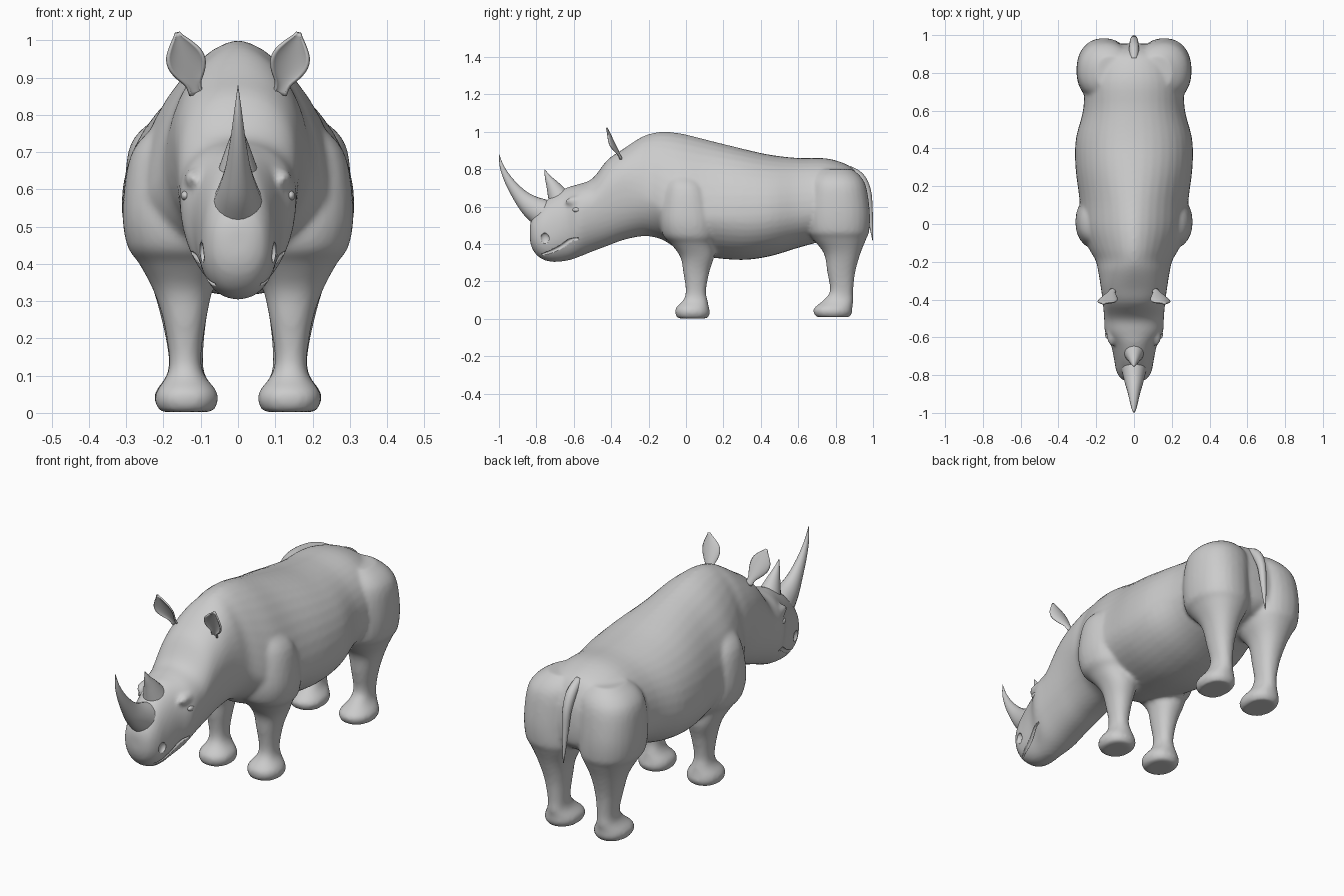
import bpy, bmesh, math
from mathutils import Vector
from mathutils.bvhtree import BVHTree

if "Cube" in bpy.data.objects:
    bpy.data.objects.remove(bpy.data.objects["Cube"])


def smooth_rows(rows, n=4):
    """Catmull-Rom refinement of a short list of section rows."""
    out = []
    for i in range(len(rows) - 1):
        a, b, c, d = rows[max(i - 1, 0)], rows[i], rows[i + 1], rows[min(i + 2, len(rows) - 1)]
        for k in range(n):
            t = k / n
            out.append([0.5 * (2 * q + (r - p) * t + (2 * p - 5 * q + 4 * r - s) * t * t
                               + (3 * q - p - 3 * r + s) * t ** 3) for p, q, r, s in zip(a, b, c, d)])
    return out + [list(rows[-1])]


def skin(bm, rings):
    """Bridge equal rings of points and cap both ends."""
    vs = [[bm.verts.new(p) for p in ring] for ring in rings]
    n = len(vs[0])
    for a, b in zip(vs, vs[1:]):
        for i in range(n):
            bm.faces.new((a[i], a[(i + 1) % n], b[(i + 1) % n], b[i]))
    bm.faces.new(vs[0])
    bm.faces.new(vs[-1][::-1])


def finish(name, bm):
    bmesh.ops.recalc_face_normals(bm, faces=bm.faces[:])
    me = bpy.data.meshes.new(name)
    bm.to_mesh(me)
    bm.free()
    me.polygons.foreach_set("use_smooth", [True] * len(me.polygons))
    ob = bpy.data.objects.new(name, me)
    bpy.context.collection.objects.link(ob)
    return ob


def unit_ring(n, p):
    """Superellipse ring; p < 1 is boxier, p > 1 more pointed."""
    pw = lambda v: math.copysign(abs(v) ** p, v)
    return [(pw(math.cos(2 * math.pi * i / n)), pw(math.sin(2 * math.pi * i / n))) for i in range(n)]


def tube(name, rows, n=16, flat=1.0):
    """Tapered tube through (x, y, z, radius) rows."""
    rows = smooth_rows(rows, 5)
    pts = [Vector(r[:3]) for r in rows]
    rings = []
    for i, r in enumerate(rows):
        t = (pts[min(i + 1, len(pts) - 1)] - pts[max(i - 1, 0)]).normalized()
        side = Vector((1, 0, 0)) if abs(t.x) < 0.8 else Vector((0, 0, 1))
        side = (side - t * side.dot(t)).normalized()
        up = t.cross(side)
        rad = max(r[3], 0.001)
        rings.append([pts[i] + side * (c * rad * flat) + up * (s * rad) for c, s in unit_ring(n, 1)])
    bm = bmesh.new()
    skin(bm, rings)
    return finish(name, bm)


# Head and trunk sections: y, top, bottom, half width, height of widest point, exponent
trunk = [
    (-.835, .50, .42, .030, .46, .9), (-.82, .545, .37, .068, .46, .9), (-.78, .60, .325, .093, .45, .9),
    (-.72, .655, .305, .105, .46, .9), (-.64, .70, .31, .122, .52, .95), (-.575, .72, .33, .153, .57, .95),
    (-.50, .75, .36, .158, .60, .95), (-.42, .85, .39, .165, .66, .9), (-.34, .905, .42, .175, .70, .9),
    (-.25, .965, .44, .19, .68, 1), (-.19, .99, .44, .205, .64, 1.1), (-.12, 1.0, .42, .245, .59, 1.15),
    (-.02, .99, .36, .283, .55, 1.15), (.12, .955, .33, .288, .55, 1.1), (.30, .91, .315, .31, .55, 1),
    (.45, .877, .335, .308, .56, .97), (.60, .86, .38, .27, .58, .95), (.75, .858, .42, .26, .60, .95),
    (.86, .825, .44, .23, .62, 1), (.91, .78, .46, .19, .62, 1), (.945, .70, .50, .12, .60, 1),
    (.955, .62, .56, .05, .59, 1)]
# Leg sections: z, centre x, centre y, half width x, half depth y
front_leg = [
    (.78, .14, -.02, .07, .08), (.70, .16, 0, .125, .12), (.55, .173, .01, .137, .15),
    (.45, .163, .02, .135, .145), (.40, .153, .035, .112, .115), (.33, .148, .06, .08, .09),
    (.25, .143, .055, .058, .07), (.15, .142, .053, .043, .054), (.10, .14, .05, .051, .065),
    (.06, .138, .035, .08, .088), (.03, .138, .035, .085, .093), (.002, .138, .035, .07, .08)]
hind_leg = [
    (.80, .12, .80, .08, .09), (.76, .135, .805, .125, .13), (.70, .15, .81, .145, .155),
    (.57, .16, .813, .145, .17), (.47, .155, .815, .142, .165), (.43, .15, .82, .125, .145),
    (.35, .15, .835, .085, .098), (.25, .145, .83, .06, .075), (.15, .14, .832, .046, .062),
    (.10, .14, .815, .052, .08), (.06, .14, .788, .08, .101), (.035, .14, .785, .085, .104),
    (.01, .14, .785, .072, .09)]

# Body: trunk and legs fused into one skin
bm = bmesh.new()
rings = []
for y, top, bot, w, zc, p in smooth_rows(trunk):
    rings.append([(c * w, y, zc + s * ((top - zc) if s > 0 else (zc - bot))) for c, s in unit_ring(40, p)])
skin(bm, rings)
for leg in (front_leg, hind_leg):
    for side in (1, -1):
        skin(bm, [[(side * (cx + c * rx), cy + s * ry, z) for c, s in unit_ring(28, .9)]
                  for z, cx, cy, rx, ry in smooth_rows(leg)])
# Brow ridges over the eyes
for side in (1, -1):
    skin(bm, [[(side * (.118 + .028 * c * r), y, .628 + .03 * s * r) for c, s in unit_ring(12, 1)]
              for y, r in ((-.65, .1), (-.62, .8), (-.58, 1), (-.54, .8), (-.50, .1))])
body = finish("body", bm)
mod = body.modifiers.new("fuse", 'REMESH')
mod.mode = 'VOXEL'
mod.voxel_size = .0105
mod.use_smooth_shade = True
mod = body.modifiers.new("soften", 'SMOOTH')
mod.factor, mod.iterations = .5, 6

# Surface probe used to seat the face details
bpy.context.view_layer.update()
bvh = BVHTree.FromObject(body, bpy.context.evaluated_depsgraph_get())


def skin_x(y, z):
    hit = bvh.ray_cast(Vector((1, y, z)), Vector((-1, 0, 0)))[0]
    return hit.x if hit else .06


def ball(name, loc, size):
    bm = bmesh.new()
    bmesh.ops.create_uvsphere(bm, u_segments=20, v_segments=12, radius=1)
    bmesh.ops.scale(bm, vec=size, verts=bm.verts[:])
    bmesh.ops.translate(bm, vec=loc, verts=bm.verts[:])
    return finish(name, bm)


mouth = [(-.77, .345), (-.72, .36), (-.67, .385), (-.62, .42), (-.575, .43)]
for side, tag in ((1, "left"), (-1, "right")):
    # Mouth line and nostril cut into the muzzle
    cutters = [
        tube("mouth_cutter_" + tag, [(side * skin_x(y, z), y, z, r) for (y, z), r in
                                     zip(mouth, (.004, .009, .01, .009, .004))], 8),
        ball("nostril_cutter_" + tag, (side * skin_x(-.755, .43), -.755, .43), (.016, .024, .028))]
    for c in cutters:
        c.hide_render = True
        c.hide_set(True)
        mod = body.modifiers.new(c.name, 'BOOLEAN')
        mod.operation, mod.object, mod.solver = 'DIFFERENCE', c, 'EXACT'
    # Eye
    ball("eye_" + tag, (side * (skin_x(-.585, .583) - .006), -.585, .583), (.012, .022, .013))

    # Cupped leaf-shaped ear, opening forward
    bm = bmesh.new()
    widths = smooth_rows([(.016,), (.02,), (.042,), (.057,), (.056,), (.036,), (.008,)], 3)
    base, tip = Vector((.112, -.355, .855)), Vector((.163, -.435, 1.02))
    grid = []
    for i, (w,) in enumerate(widths):
        u = i / (len(widths) - 1)
        mid = base.lerp(tip, u)
        row = []
        for k in range(13):
            v = k / 6 - 1
            a = v * 1.25 * (1 - .45 * u)
            p = mid + Vector((math.sin(a) * w * 1.02, -(1 - math.cos(a)) * w * .9 + .012, -.25 * w * math.sin(a)))
            row.append(bm.verts.new((side * p.x, p.y, p.z)))
        grid.append(row)
    for a, b in zip(grid, grid[1:]):
        for k in range(12):
            bm.faces.new((a[k], a[k + 1], b[k + 1], b[k]))
    ear = finish("ear_" + tag, bm)
    mod = ear.modifiers.new("thickness", 'SOLIDIFY')
    mod.thickness, mod.offset = .008, 0

# Horns
tube("front_horn", [(0, -.76, .56, .08), (0, -.83, .603, .06), (0, -.888, .658, .04), (0, -.945, .735, .024),
                    (0, -.983, .81, .012), (0, -.999, .878, .001)], 20, .85)
tube("rear_horn", [(0, -.68, .65, .06), (0, -.712, .71, .036), (0, -.738, .755, .017), (0, -.757, .80, .001)], 20, .9)

# Tail
tube("tail", [(0, .87, .80, .02), (0, .93, .755, .026), (0, .968, .68, .022), (0, .982, .58, .016),
              (0, .99, .50, .010), (0, .998, .42, .002)], 12)
